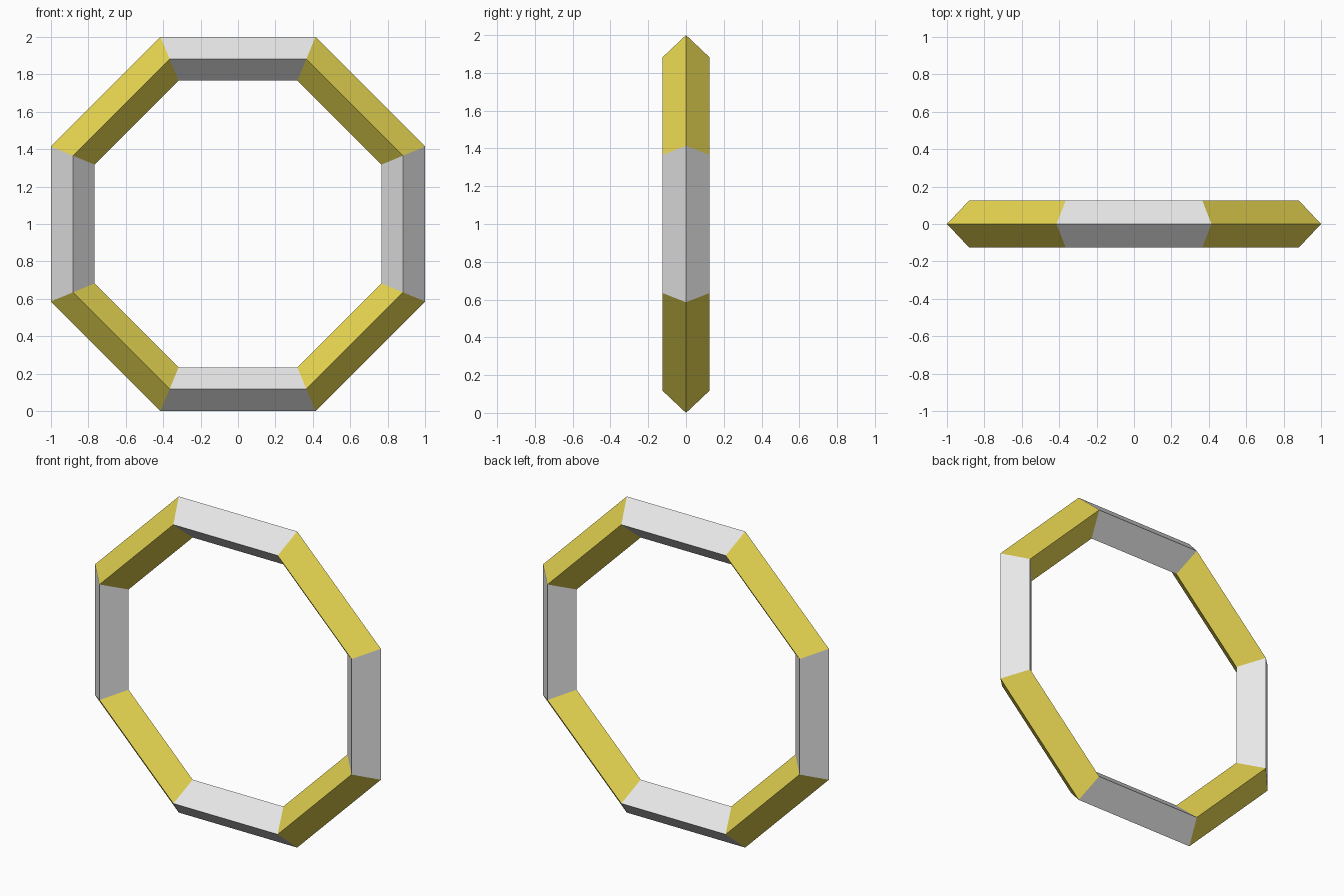
import bpy, bmesh, math

if "Cube" in bpy.data.objects:
    bpy.data.objects.remove(bpy.data.objects["Cube"])

SIDES = 8
# Diamond cross-section: (apothem from ring centre, y)
PROFILE = [(1.0, 0.0), (0.882, 0.125), (0.766, 0.0), (0.882, -0.125)]


def material(name, color):
    mat = bpy.data.materials.new(name)
    mat.diffuse_color = (*color, 1.0)
    mat.use_nodes = True
    mat.node_tree.nodes["Principled BSDF"].inputs["Base Color"].default_value = mat.diffuse_color
    return mat


# Sweep the diamond around an octagon lying in the xz plane
bm = bmesh.new()
rings = []
for k in range(SIDES):
    angle = 2 * math.pi * (k - 0.5) / SIDES
    ring = []
    for apothem, y in PROFILE:
        r = apothem / math.cos(math.pi / SIDES)
        ring.append(bm.verts.new((r * math.cos(angle), y, 1 + r * math.sin(angle))))
    rings.append(ring)

# Straight bars: upright and level ones are white, diagonal ones yellow
for k in range(SIDES):
    a, b = rings[k], rings[(k + 1) % SIDES]
    for i in range(4):
        j = (i + 1) % 4
        face = bm.faces.new((a[i], a[j], b[j], b[i]))
        face.material_index = k % 2
bmesh.ops.recalc_face_normals(bm, faces=bm.faces[:])

mesh = bpy.data.meshes.new("octagon_ring")
bm.to_mesh(mesh)
bm.free()
mesh.materials.append(material("white", (0.8, 0.8, 0.8)))
mesh.materials.append(material("yellow", (0.8, 0.67, 0.083)))
ring_obj = bpy.data.objects.new("octagon_ring", mesh)
bpy.context.collection.objects.link(ring_obj)
